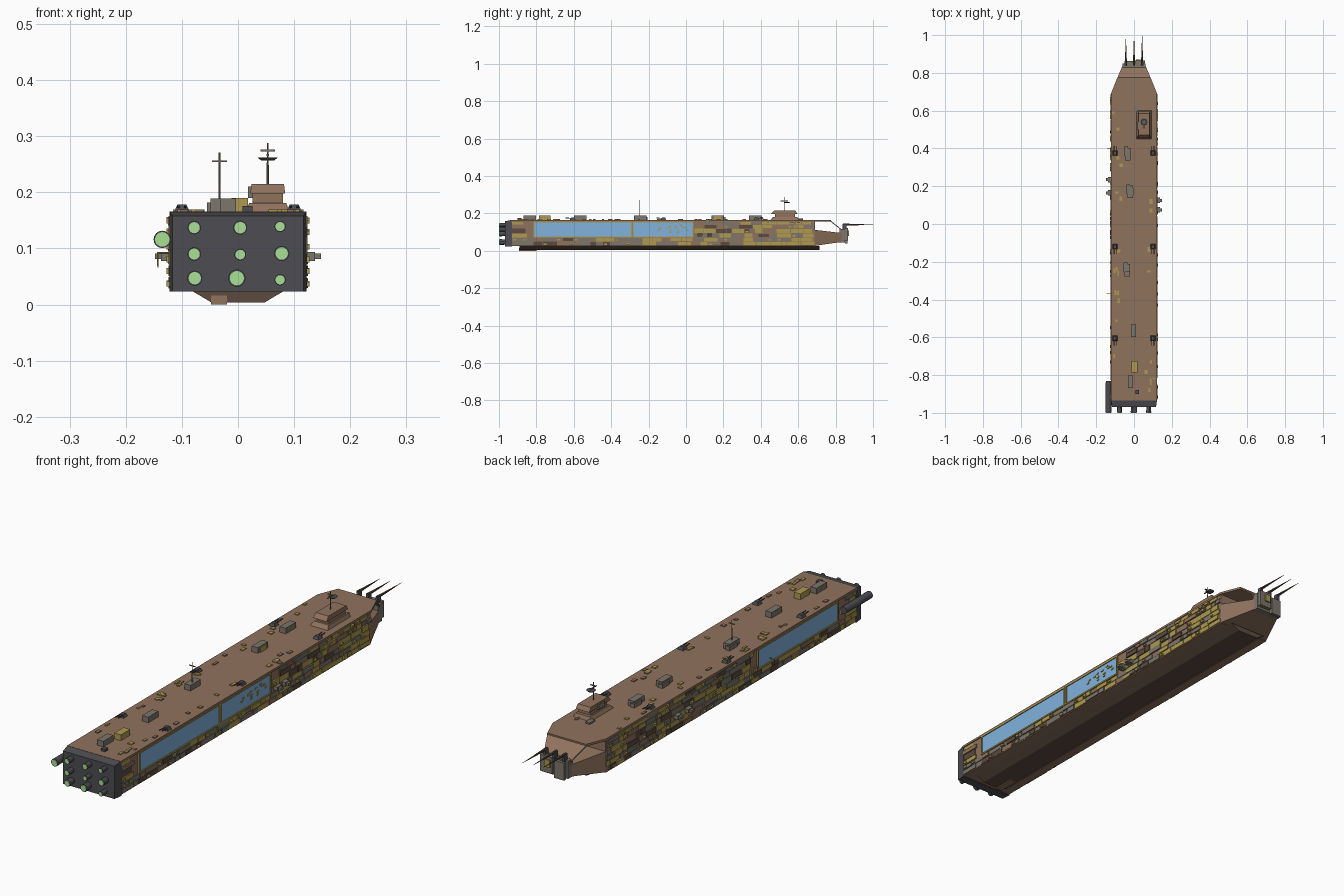
import bpy, bmesh, math, random
from mathutils import Matrix, Vector

if "Cube" in bpy.data.objects:
    bpy.data.objects.remove(bpy.data.objects["Cube"])

random.seed(7)


def mat(name, r, g, b):
    m = bpy.data.materials.new(name)
    m.diffuse_color = (r, g, b, 1)
    m.use_nodes = True
    m.node_tree.nodes["Principled BSDF"].inputs["Base Color"].default_value = m.diffuse_color
    return m


BROWN = mat("hull_brown", 0.28, 0.17, 0.11)
DARK = mat("dark_brown", 0.11, 0.07, 0.05)
YELLOW = mat("olive_yellow", 0.42, 0.32, 0.08)
GREY = mat("plate_grey", 0.2, 0.18, 0.15)
METAL = mat("dark_metal", 0.075, 0.075, 0.085)
BLUE = mat("window_blue", 0.22, 0.45, 0.72)
GREEN = mat("engine_glow", 0.4, 0.75, 0.3)


def finish(name, bm, material):
    bmesh.ops.recalc_face_normals(bm, faces=bm.faces)
    me = bpy.data.meshes.new(name)
    bm.to_mesh(me)
    bm.free()
    me.materials.append(material)
    ob = bpy.data.objects.new(name, me)
    bpy.context.collection.objects.link(ob)
    return ob


def boxes(name, items, material):
    """Each item is (x0, x1, y0, y1, z0, z1)."""
    bm = bmesh.new()
    for x0, x1, y0, y1, z0, z1 in items:
        m = Matrix.Translation(((x0 + x1) / 2, (y0 + y1) / 2, (z0 + z1) / 2))
        bmesh.ops.create_cube(bm, size=1, matrix=m @ Matrix.Diagonal((x1 - x0, y1 - y0, z1 - z0, 1)))
    return finish(name, bm, material)


def rods(name, items, material, sides=12):
    """Each item is (start, end, start radius, end radius)."""
    bm = bmesh.new()
    for a, b, r0, r1 in items:
        a, b = Vector(a), Vector(b)
        rot = (b - a).to_track_quat('Z', 'Y').to_matrix().to_4x4()
        bmesh.ops.create_cone(bm, cap_ends=True, segments=sides, radius1=r0, radius2=r1,
                              depth=(b - a).length, matrix=Matrix.Translation((a + b) / 2) @ rot)
    return finish(name, bm, material)


def loft(name, rings, material):
    bm = bmesh.new()
    vs = [[bm.verts.new(p) for p in ring] for ring in rings]
    n = len(vs[0])
    for a, b in zip(vs, vs[1:]):
        for i in range(n):
            bm.faces.new((a[i], a[(i + 1) % n], b[(i + 1) % n], b[i]))
    bm.faces.new(vs[0])
    bm.faces.new(vs[-1])
    return finish(name, bm, material)


def section(y, w, z0, z1):
    return [(-w, y, z0), (w, y, z0), (w, y, z1), (-w, y, z1)]


def level(z, x0, x1, y0, y1):
    return [(x0, y0, z), (x1, y0, z), (x1, y1, z), (x0, y1, z)]


# Hull, tapered bow and overhanging deck plate
boxes("hull", [(-0.118, 0.118, -0.935, 0.69, 0.025, 0.158)], BROWN)
loft("bow", [section(0.69, 0.118, 0.027, 0.112), section(0.835, 0.058, 0.048, 0.095)], BROWN)
outline = [(-0.122, -0.935), (0.122, -0.935), (0.122, 0.69), (0.088, 0.775), (-0.088, 0.775), (-0.122, 0.69)]
loft("deck", [[(x, y, z) for x, y in outline] for z in (0.157, 0.166)], BROWN)
loft("bow_visor", [section(0.77, 0.09, 0.158, 0.164), section(0.835, 0.062, 0.108, 0.113)], BROWN)

# Keel
loft("keel", [[(s * w, y, z) for s, w, z in
               ((-1, 0.085, 0.026), (-1, 0.048, 0.004), (1, 0.048, 0.004), (1, 0.085, 0.026))]
              for y in (-0.89, 0.715)], DARK)
boxes("keel_fin", [(-0.048, -0.02, -0.892, -0.8, 0.0, 0.016)], BROWN)

# Bow block and three spikes
boxes("bow_block", [(-0.06, 0.06, 0.822, 0.85, 0.045, 0.118), (-0.05, -0.004, 0.85, 0.863, 0.04, 0.112),
                    (0.002, 0.058, 0.85, 0.866, 0.055, 0.122)], GREY)
boxes("bow_block_patch", [(0.01, 0.035, 0.85, 0.872, 0.08, 0.11)], YELLOW)
spikes = [(-0.043, 0.985), (0, 0.99), (0.043, 1.0)]
boxes("spike_mounts", [(x - 0.006, x + 0.006, 0.838, 0.858, 0.115, 0.143) for x, _ in spikes], METAL)
rods("spikes", [((x, 0.84, 0.14), (x, e, 0.14), 0.006, 0.0005) for x, e in spikes], DARK, 8)

# Engine block, nozzles and glow discs
loft("engine_block", [section(-0.968, 0.117, 0.023, 0.158), section(-0.93, 0.122, 0.023, 0.166)], METAL)
engines = [(-0.078, 0.137, 0.012), (0.004, 0.137, 0.0125), (0.075, 0.139, 0.01),
           (-0.078, 0.09, 0.012), (0.004, 0.089, 0.0105), (0.078, 0.091, 0.0135),
           (-0.077, 0.047, 0.0135), (-0.002, 0.047, 0.0155), (0.075, 0.044, 0.01)]
rods("engine_nozzles", [((x, -0.96, z), (x, -0.998, z), r * 0.9, r) for x, z, r in engines], METAL, 16)
rods("engine_glow", [((x, -0.99, z), (x, -1.0, z), r * 0.82, r * 0.82) for x, z, r in engines], GREEN, 16)
rods("side_thruster", [((-0.135, -0.83, 0.116), (-0.135, -0.998, 0.116), 0.0145, 0.0155)], METAL, 16)
rods("side_thruster_glow", [((-0.135, -0.99, 0.116), (-0.135, -1.0, 0.116), 0.013, 0.013)], GREEN, 16)

# Windows with frames
windows = [(1, -0.81, -0.295, 0.077, 0.152), (1, -0.28, 0.035, 0.077, 0.152), (-1, -0.81, -0.295, 0.077, 0.152)]


def side_box(s, y0, y1, z0, z1, out, base=0.116):
    return (min(s * base, s * out), max(s * base, s * out), y0, y1, z0, z1)


boxes("windows", [side_box(s, a, b, c, d, 0.1205) for s, a, b, c, d in windows], BLUE)
frame = []
for s, a, b, c, d in windows:
    t = 0.006
    frame += [side_box(s, a - t, b + t, c - t, c, 0.124), side_box(s, a - t, b + t, d, d + t, 0.124),
              side_box(s, a - t, a, c, d, 0.124), side_box(s, b, b + t, c, d, 0.124)]
boxes("window_frames", frame, YELLOW)

# Patchwork side plating in uneven rows, skipping the windows
plates = {"yellow": [], "grey": [], "brown": [], "dark": []}
rows = (0.028, 0.05, 0.071, 0.094, 0.12, 0.14, 0.157)
for s in (-1, 1):
    for z0, z1 in zip(rows, rows[1:]):
        y = -0.93
        while y < 0.67:
            e = min(y + random.uniform(0.025, 0.085), 0.69)
            blocked = any(s == w[0] and y < w[2] + 0.006 and e > w[1] - 0.006 and z1 > 0.072 for w in windows)
            if not blocked:
                kind = random.choice(("yellow", "yellow", "grey", "grey", "brown", "dark"))
                g = random.uniform(0.001, 0.004)
                plates[kind].append(side_box(s, y + 0.001, e - g, z0 + g * 0.5, z1 - g, random.uniform(0.119, 0.1245)))
                if random.random() < 0.3:
                    h = random.uniform(0.006, 0.012)
                    plates["yellow"].append(side_box(s, y + 0.006, y + 0.022, z0 + 0.004, z0 + 0.004 + h, 0.127))
            y = e
for i in range(14):
    y, z = random.uniform(-0.17, 0.02), random.uniform(0.082, 0.14)
    plates["yellow"].append(side_box(1, y, y + 0.012, z, z + 0.007, 0.123))

# Small patches scattered on the deck
for i in range(46):
    x = random.choice((-1, 1)) * random.uniform(0.06, 0.11)
    y, a, b = random.uniform(-0.9, 0.65), random.uniform(0.004, 0.009), random.uniform(0.005, 0.014)
    plates[random.choice(("yellow", "brown", "yellow"))].append((x - a, x + a, y - b, y + b, 0.164, 0.1695))
for kind, m in (("yellow", YELLOW), ("grey", GREY), ("brown", BROWN), ("dark", DARK)):
    boxes("plating_" + kind, plates[kind], m)

# Deck houses
houses = [(-0.033, 0.37), (-0.02, 0.17), (-0.035, -0.245), (-0.003, -0.565), (-0.018, -0.835)]
boxes("deck_houses", [(x - 0.014, x + 0.014, y - 0.033, y + 0.033, 0.164, 0.189) for x, y in houses]
      + [(x - 0.02, x, y - 0.01, y + 0.04, 0.164, 0.182) for x, y in houses[:3]], GREY)
boxes("yellow_deck_houses", [(-0.012, 0.018, -0.785, -0.725, 0.164, 0.19),
                             (-0.018, -0.002, 0.15, 0.19, 0.164, 0.186)], YELLOW)
boxes("aft_vent", [(0.008, 0.026, -0.9, -0.88, 0.164, 0.176)], METAL)

# Twin-barrel turrets along both deck edges
bases, barrels = [], []
for y, d in ((0.375, 1), (-0.12, -1), (-0.605, -1)):
    for x in (-0.1, 0.1):
        bases.append([level(0.165, x - 0.014, x + 0.014, y - 0.014, y + 0.014),
                      level(0.178, x - 0.008, x + 0.008, y - 0.009, y + 0.009)])
        barrels += [((x + o, y, 0.173), (x + o, y + d * 0.038, 0.176), 0.0025, 0.002) for o in (-0.006, 0.006)]
for b in bases:
    loft("turret", b, METAL)
rods("turret_barrels", barrels, METAL, 8)

# Stepped bridge
loft("bridge_base", [level(0.165, 0.012, 0.092, 0.45, 0.602), level(0.181, 0.02, 0.086, 0.465, 0.595)], BROWN)
loft("bridge_middle", [level(0.181, 0.026, 0.08, 0.475, 0.582), level(0.199, 0.026, 0.08, 0.475, 0.582)], BROWN)
loft("bridge_top", [level(0.198, 0.022, 0.084, 0.455, 0.595), level(0.215, 0.024, 0.082, 0.47, 0.585)], BROWN)
boxes("bridge_side_pod", [(0.018, 0.028, 0.5, 0.54, 0.19, 0.21)], GREY)
boxes("bow_hatch", [(0.0, 0.02, 0.59, 0.625, 0.165, 0.173)], GREY)

# Masts with crossbars and a dish
rods("masts", [((0.053, 0.525, 0.21), (0.053, 0.525, 0.288), 0.0022, 0.0014),
               ((-0.033, -0.25, 0.185), (-0.033, -0.25, 0.271), 0.0022, 0.0014)], GREY, 8)
boxes("mast_crossbars", [(0.04, 0.066, 0.523, 0.527, 0.273, 0.276), (0.051, 0.055, 0.505, 0.545, 0.265, 0.268),
                         (-0.046, -0.02, -0.252, -0.248, 0.254, 0.257)], GREY)
rods("mast_dish", [((0.053, 0.54, 0.257), (0.053, 0.54, 0.262), 0.012, 0.018)], METAL, 12)

# Side pods and whip aerial
pods = []
for s, ys in ((1, (0.075, 0.125)), (-1, (0.165, 0.235))):
    for y in ys:
        pods += [side_box(s, y - 0.014, y + 0.014, 0.078, 0.094, 0.137),
                 side_box(s, y - 0.008, y + 0.008, 0.081, 0.091, 0.148)]
boxes("side_pods", pods, GREY)
rods("side_aerials", [((-0.116, y, 0.092), (-0.144, y, 0.092), 0.002, 0.0015) for y in (-0.37, 0.4)]
     + [((-0.143, y, 0.093), (-0.143, y, 0.066), 0.0015, 0.001) for y in (-0.37, 0.4)], YELLOW, 6)
